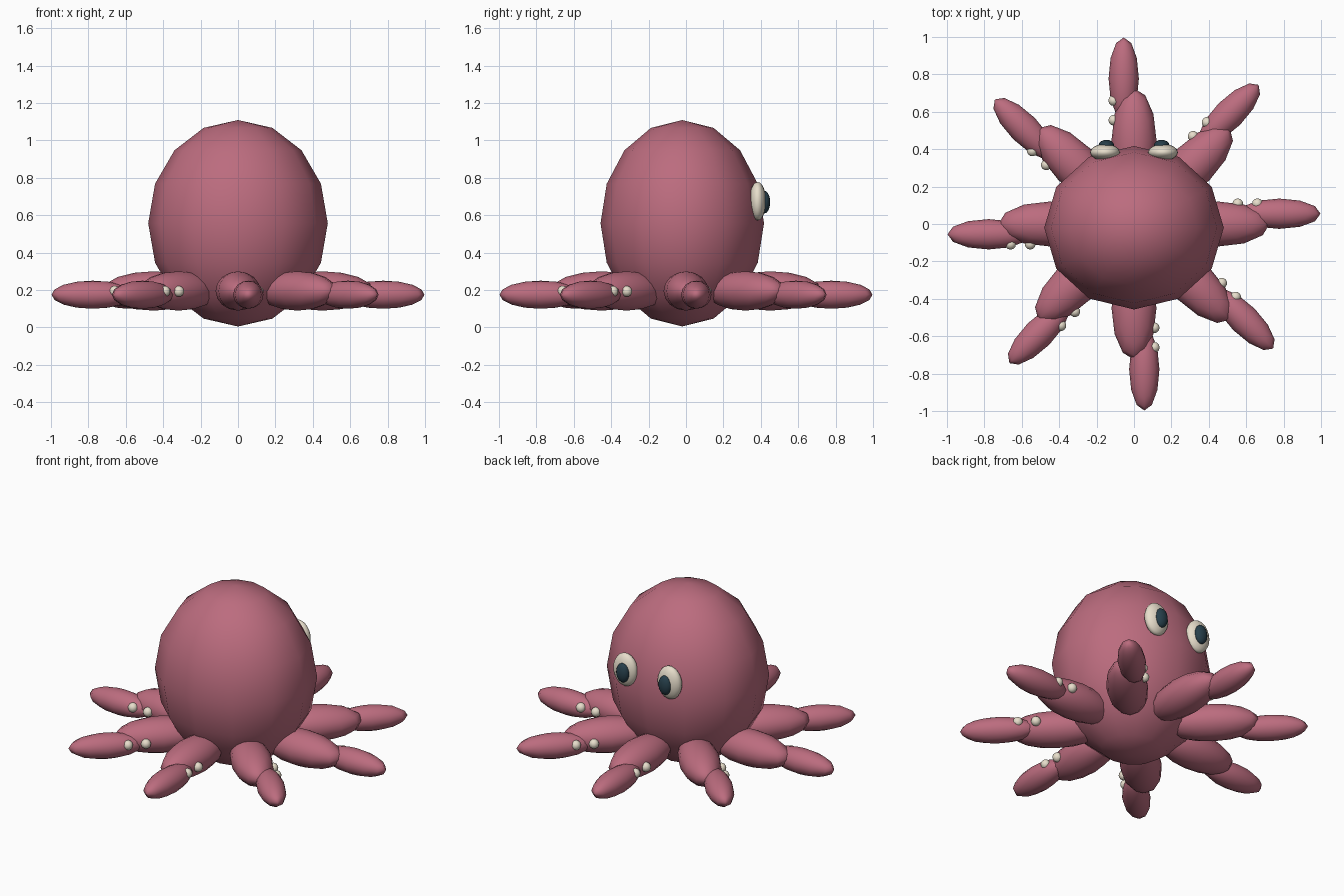
import bpy
from math import sin, cos, pi

if "Cube" in bpy.data.objects:
    bpy.data.objects.remove(bpy.data.objects["Cube"])


def make_mat(name, rgb):
    m = bpy.data.materials.new(name)
    m.diffuse_color = (*rgb, 1)
    m.use_nodes = True
    m.node_tree.nodes["Principled BSDF"].inputs["Base Color"].default_value = m.diffuse_color
    return m


skin = make_mat("skin", (0.50, 0.15, 0.21))
cream = make_mat("cream", (0.80, 0.73, 0.60))
dark = make_mat("dark", (0.02, 0.05, 0.07))


def ball(name, loc, radii, mat, yaw=0.0, seg=12, rings=8):
    """Smooth-shaded ellipsoid."""
    bpy.ops.mesh.primitive_uv_sphere_add(segments=seg, ring_count=rings, radius=1,
                                         location=loc, rotation=(0, 0, yaw))
    ob = bpy.context.object
    ob.name = name
    ob.scale = radii
    bpy.ops.object.shade_smooth()
    ob.data.materials.append(mat)
    return ob


# Bulbous head
ball("head", (0, -0.02, 0.557), (0.48, 0.437, 0.552), skin)

# Eyes with pupils, looking along +y
for side, s in (("left", -1), ("right", 1)):
    ball(side + "_eye", (s * 0.155, 0.383, 0.675), (0.08, 0.045, 0.103), cream, seg=16, rings=12)
    ball(side + "_pupil", (s * 0.148, 0.42, 0.67), (0.042, 0.03, 0.06), dark, seg=16, rings=12)

# Eight arms: thick inner part, offset outer part, two suckers on the side
for i in range(8):
    a = i * pi / 4

    def place(u, v, z):
        return (u * cos(a) - v * sin(a), u * sin(a) + v * cos(a), z)

    n = f"arm_{i + 1}"
    ball(n + "_inner", place(0.45, 0, 0.195), (0.275, 0.12, 0.105), skin, a)
    ball(n + "_outer", place(0.777, 0.055, 0.175), (0.22, 0.081, 0.075), skin, a)
    for k, (u, v) in enumerate(((0.555, 0.108), (0.66, 0.108))):
        ball(f"{n}_sucker_{k + 1}", place(u, v, 0.193), (0.029, 0.029, 0.029), cream, a)
